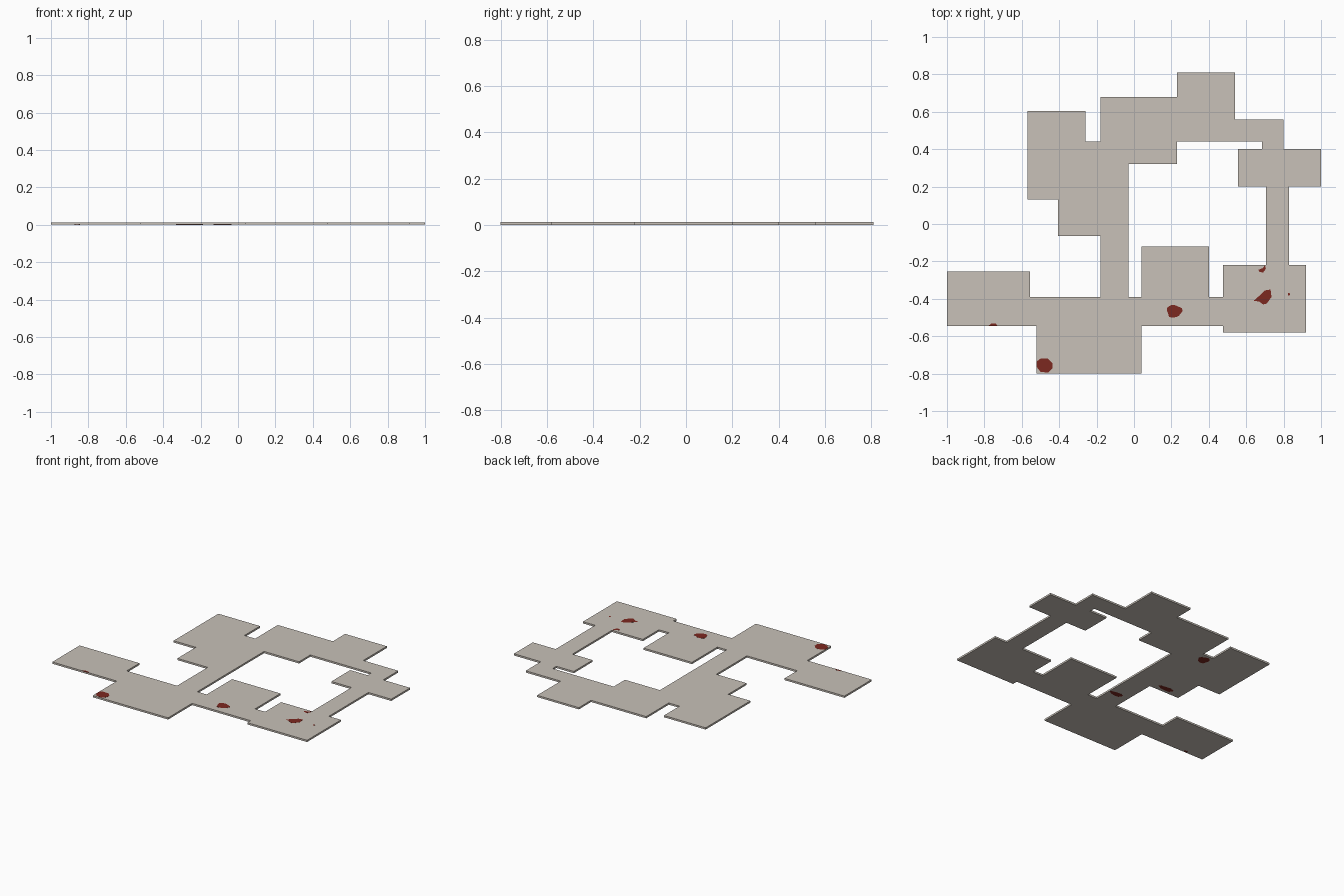
import bpy, bmesh, math

if "Cube" in bpy.data.objects:
    bpy.data.objects.remove(bpy.data.objects["Cube"])

BASE, TOP, LIFT = 0.0004, 0.0124, 0.0005


def material(name, rgb):
    m = bpy.data.materials.new(name)
    m.diffuse_color = (*rgb, 1)
    m.use_nodes = True
    m.node_tree.nodes["Principled BSDF"].inputs["Base Color"].default_value = m.diffuse_color
    return m


STONE = material("pale_stone", (0.578, 0.533, 0.479))
RED = material("dark_red", (0.202, 0.021, 0.014))


def finish(bm, name, mat):
    bmesh.ops.recalc_face_normals(bm, faces=bm.faces[:])
    me = bpy.data.meshes.new(name)
    bm.to_mesh(me)
    bm.free()
    me.materials.append(mat)
    ob = bpy.data.objects.new(name, me)
    bpy.context.collection.objects.link(ob)
    return ob


# Rooms and corridors as x0, y0, x1, y1
ROOMS = [
    (-0.57, 0.13, -0.26, 0.605), (-0.405, -0.065, -0.03, 0.44),
    (-0.18, 0.32, 0.23, 0.68), (0.23, 0.44, 0.54, 0.81),
    (0.54, 0.44, 0.80, 0.56), (0.685, 0.40, 0.80, 0.44),
    (0.555, 0.20, 1.0, 0.40), (0.705, -0.22, 0.83, 0.20),
    (0.475, -0.58, 0.92, -0.22), (-0.555, -0.545, 0.475, -0.39),
    (0.04, -0.545, 0.40, -0.12), (-0.52, -0.80, 0.04, -0.39),
    (-1.0, -0.545, -0.555, -0.255), (-0.18, -0.39, -0.03, 0.32),
]

# Floor slab: union of the rooms on the grid of all their edges
xs = sorted({r[i] for r in ROOMS for i in (0, 2)})
ys = sorted({r[i] for r in ROOMS for i in (1, 3)})
bm = bmesh.new()
verts = {}


def vert(i, j):
    if (i, j) not in verts:
        verts[i, j] = bm.verts.new((xs[i], ys[j], BASE))
    return verts[i, j]


for i in range(len(xs) - 1):
    for j in range(len(ys) - 1):
        cx, cy = (xs[i] + xs[i + 1]) / 2, (ys[j] + ys[j + 1]) / 2
        if any(a < cx < c and b < cy < d for a, b, c, d in ROOMS):
            bm.faces.new([vert(i, j), vert(i + 1, j), vert(i + 1, j + 1), vert(i, j + 1)])
ext = bmesh.ops.extrude_face_region(bm, geom=bm.faces[:], use_keep_orig=True)
for v in ext["geom"]:
    if isinstance(v, bmesh.types.BMVert):
        v.co.z = TOP
finish(bm, "floor_slab", STONE)


# Stains: thin plates let into the top or underside
def plate(name, pts, z0, z1):
    bm = bmesh.new()
    f = bm.faces.new([bm.verts.new((x, y, z0)) for x, y in pts])
    ext = bmesh.ops.extrude_face_region(bm, geom=[f], use_keep_orig=True)
    for v in ext["geom"]:
        if isinstance(v, bmesh.types.BMVert):
            v.co.z = z1
    finish(bm, name, RED)


def blob(cx, cy, rx, ry, n=14):
    pts = []
    for k in range(n):
        a = math.tau * k / n
        r = 1 + 0.1 * math.sin(3 * a + 1) + 0.06 * math.sin(5 * a)
        pts.append((cx + rx * r * math.cos(a), cy + ry * r * math.sin(a)))
    return pts


TOP_STAINS = {
    "stain_middle": blob(0.215, -0.466, 0.041, 0.034),
    "stain_right": [(0.64, -0.41), (0.68, -0.375), (0.70, -0.355), (0.73, -0.35),
                    (0.735, -0.39), (0.71, -0.425), (0.69, -0.43), (0.67, -0.415)],
    "stain_right_small": [(0.665, -0.245), (0.69, -0.235), (0.70, -0.22),
                          (0.705, -0.24), (0.69, -0.26), (0.67, -0.255)],
    "stain_dot": blob(0.828, -0.375, 0.006, 0.008, 6),
    "stain_left_edge": [(-0.778, -0.545), (-0.765, -0.533), (-0.74, -0.532), (-0.728, -0.545)],
    "stain_corner": [(-0.52, -0.735), (-0.50, -0.72), (-0.46, -0.72), (-0.435, -0.745),
                     (-0.435, -0.77), (-0.46, -0.795), (-0.50, -0.79), (-0.52, -0.765)],
}
for name, pts in TOP_STAINS.items():
    plate(name, pts, TOP - 0.002, TOP + LIFT)

UNDER_STAINS = {
    "under_stain_back": blob(-0.227, 0.389, 0.036, 0.036),
    "under_stain_side": blob(-0.277, -0.026, 0.055, 0.02),
    "under_stain_corridor": blob(-0.085, -0.27, 0.047, 0.02),
    "under_stain_dot": blob(-0.86, -0.533, 0.014, 0.008, 6),
}
for name, pts in UNDER_STAINS.items():
    plate(name, pts, BASE - LIFT, BASE + 0.002)
